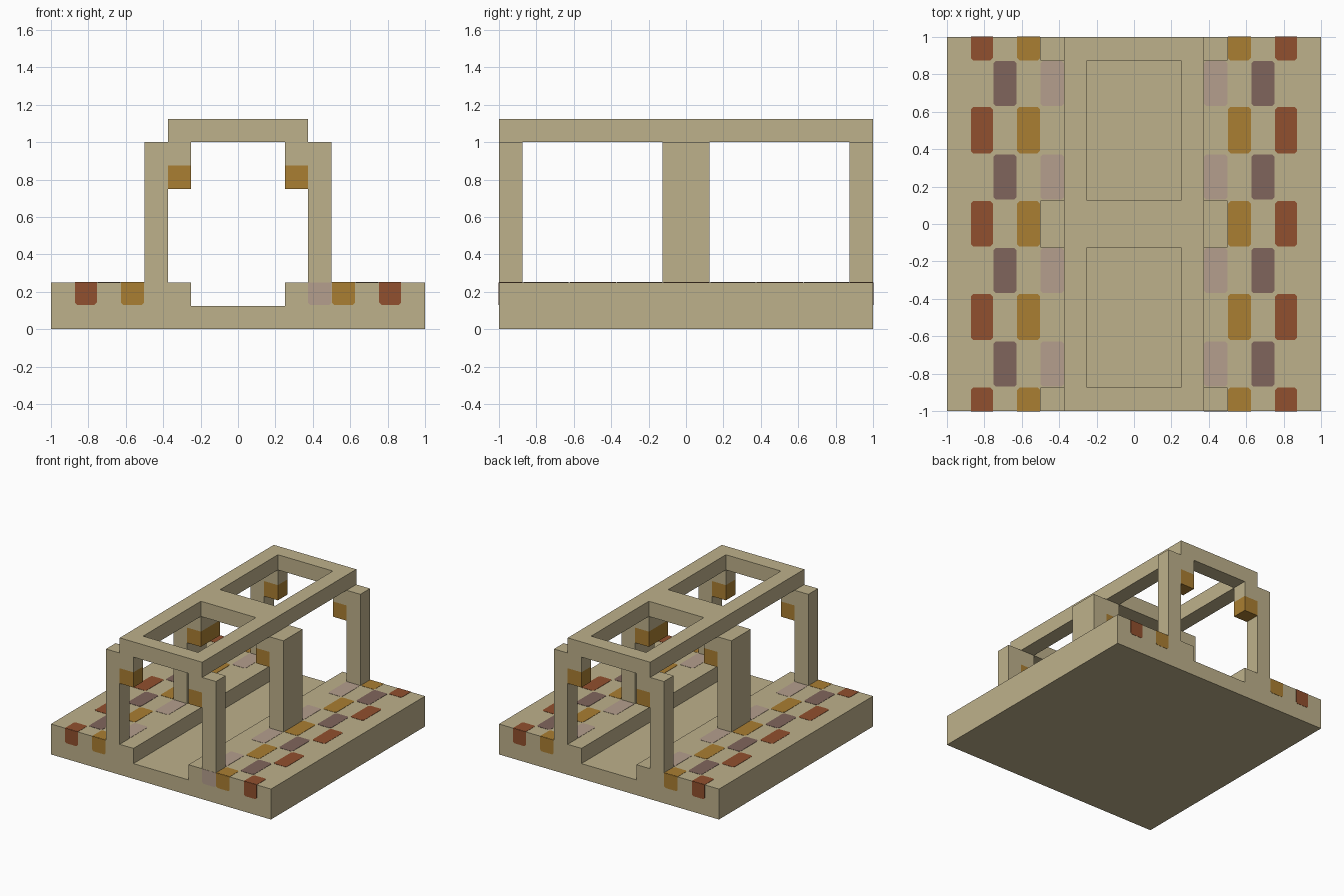
import bpy, bmesh
from mathutils import Vector

cube = bpy.data.objects.get("Cube")
if cube:
    bpy.data.objects.remove(cube, do_unlink=True)


def material(name, rgb):
    lin = [(c / 255 / 12.92) if c < 11 else ((c / 255 + 0.055) / 1.055) ** 2.4 for c in rgb]
    mat = bpy.data.materials.new(name)
    mat.use_nodes = True
    mat.diffuse_color = (*lin, 1)
    mat.node_tree.nodes["Principled BSDF"].inputs["Base Color"].default_value = (*lin, 1)
    return mat


SAND = material("sand", (190, 177, 139))
OCHRE = material("ochre", (170, 126, 50))
RUST = material("rust", (145, 80, 46))
PLUM = material("plum", (128, 101, 92))
PINK = material("dusty pink", (181, 159, 141))


def finish(name, bm, mat):
    bmesh.ops.recalc_face_normals(bm, faces=bm.faces)
    mesh = bpy.data.meshes.new(name)
    bm.to_mesh(mesh)
    bm.free()
    mesh.materials.append(mat)
    obj = bpy.data.objects.new(name, mesh)
    bpy.context.collection.objects.link(obj)
    return obj


def extrude(bm, faces, offset):
    geom = bmesh.ops.extrude_face_region(bm, geom=faces)["geom"]
    verts = [g for g in geom if isinstance(g, bmesh.types.BMVert)]
    bmesh.ops.translate(bm, vec=offset, verts=verts)


def box(name, lo, hi, mat):
    bm = bmesh.new()
    lo, hi = Vector(lo), Vector(hi)
    bmesh.ops.create_cube(bm, size=1)
    for v in bm.verts:
        v.co = (lo + hi) / 2 + v.co * (hi - lo)
    return finish(name, bm, mat)


# Base slab with a channel running front to back
profile = [(-1, 0), (1, 0), (1, .25), (.25, .25), (.25, .125),
           (-.25, .125), (-.25, .25), (-1, .25)]
bm = bmesh.new()
face = bm.faces.new([bm.verts.new((x, -1, z)) for x, z in profile])
extrude(bm, [face], (0, 2, 0))
finish("base", bm, SAND)

# Roof frame: a grid of cells with two openings left out
xs = [-.375, -.25, .25, .375]
ys = [-1, -.875, -.125, .125, .875, 1]
bm = bmesh.new()
grid = [[bm.verts.new((x, y, 1)) for y in ys] for x in xs]
cells = []
for i in range(3):
    for j in range(5):
        if not (i == 1 and j in (1, 3)):
            cells.append(bm.faces.new((grid[i][j], grid[i + 1][j],
                                       grid[i + 1][j + 1], grid[i][j + 1])))
extrude(bm, cells, (0, 0, .125))
finish("roof_frame", bm, SAND)

# Posts with a bracket and an ochre block on the inner side
for side, s in (("right", -1), ("left", 1)):
    for place, y0, y1 in (("front", -1, -.875), ("middle", -.125, .125), ("back", .875, 1)):
        def part(name, a, b, z0, z1, mat):
            x0, x1 = sorted((a * s, b * s))
            box(f"{place}_{side}_{name}", (x0, y0, z0), (x1, y1, z1), mat)
        part("post", .375, .5, .25, 1, SAND)
        part("bracket", .25, .375, .875, 1, SAND)
        part("bracket_block", .25, .375, .75, .875, OCHRE)


def patch(bm, u0, u1, v0, v1, square, place, offset):
    """Thin plate with clipped corners, kept square where it meets an edge."""
    corners = [Vector(c) for c in ((u0, v0), (u1, v0), (u1, v1), (u0, v1))]
    points = []
    for i, c in enumerate(corners):
        if square(c):
            points.append(c)
        else:
            for other in (corners[i - 1], corners[(i + 1) % 4]):
                points.append(c + (other - c).normalized() * .012)
    face = bm.faces.new([bm.verts.new(place(p)) for p in points])
    extrude(bm, [face], offset)


THIN = .002
even_rows = [(-1, -.875), (-.62, -.375), (-.12, .122), (.378, .625), (.875, 1)]
odd_rows = [(k - .12, k + .122) for k in (-.75, -.25, .25, .75)]

# Paving patches on the deck, continued down the end faces
for name, mat, a, b, rows, ends in (
        ("rust_paving", RUST, .755, .872, even_rows, (-1, 1)),
        ("plum_paving", PLUM, .628, .75, odd_rows, ()),
        ("ochre_paving", OCHRE, .503, .625, even_rows, (-1, 1)),
        ("pink_paving", PINK, .375, .5, odd_rows, ())):
    bm = bmesh.new()
    for s in (-1, 1):
        x0, x1 = sorted((a * s, b * s))
        for y0, y1 in rows:
            patch(bm, x0, x1, y0, y1, lambda c: abs(c.y) > .99,
                  lambda p: (p.x, p.y, .25), (0, 0, THIN))
        for e in ends:
            patch(bm, x0, x1, .13, .25, lambda c: c.y > .24,
                  lambda p: (p.x, e, p.y), (0, e * THIN, 0))
    # One extra pink patch on the front face below the left post
    if mat is PINK:
        patch(bm, a, b, .13, .25, lambda c: c.y > .24,
              lambda p: (p.x, -1, p.y), (0, -THIN, 0))
    finish(name, bm, mat)
